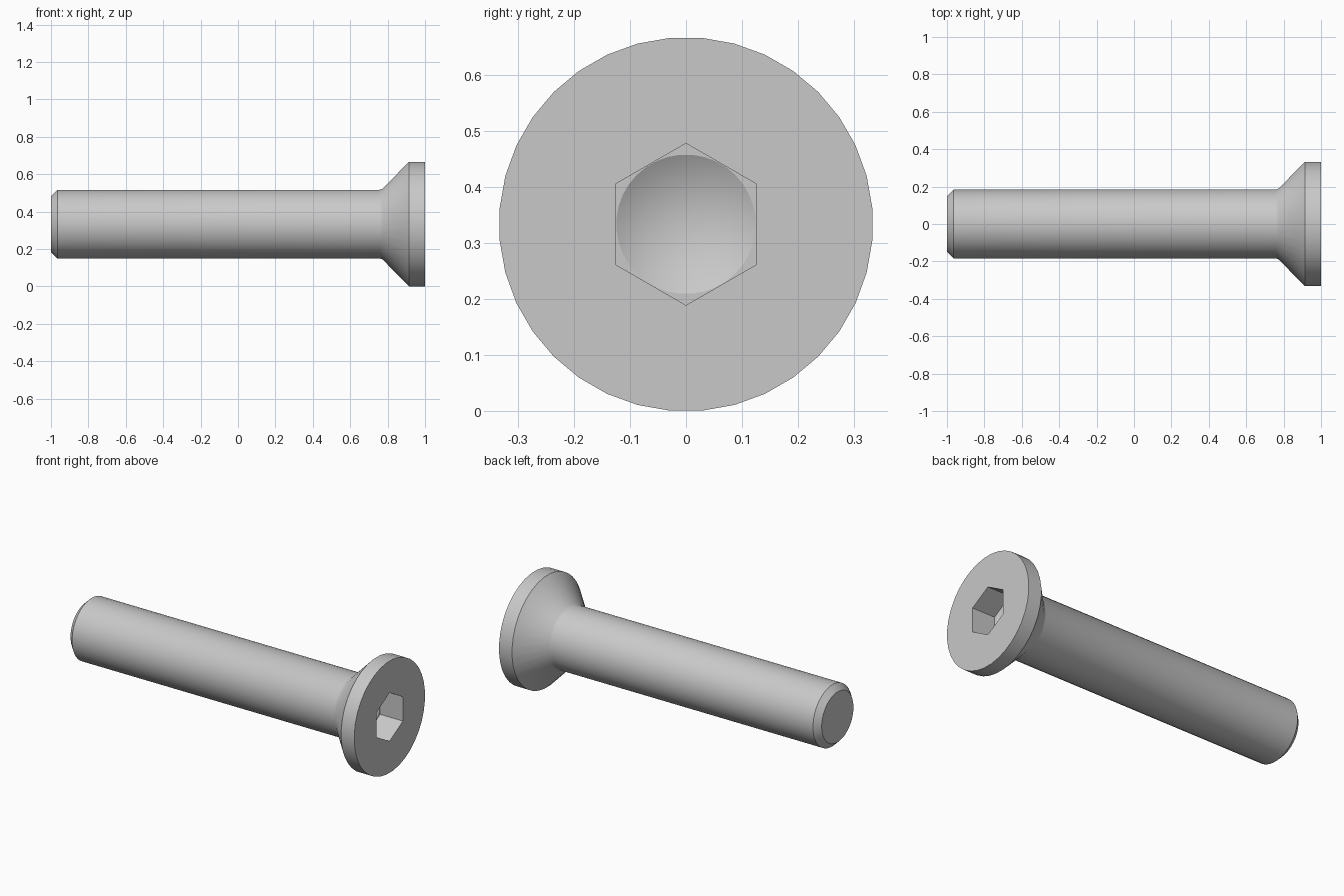
import bpy, bmesh
from math import radians, cos, sin, tau
from mathutils import Vector

cube = bpy.data.objects.get("Cube")
if cube:
    bpy.data.objects.remove(cube, do_unlink=True)

SIDES = 36
AXIS_Z = 0.3335
SOCKET_FLOOR = 0.85

steel = bpy.data.materials.new("grey_steel")
steel.use_nodes = True
grey = (0.58, 0.58, 0.58, 1)
steel.diffuse_color = grey
steel.node_tree.nodes["Principled BSDF"].inputs["Base Color"].default_value = grey

bm = bmesh.new()


def ring(x, radius, sides=SIDES, phase=0.5):
    """Closed loop of vertices around the screw axis."""
    angles = [tau * (i + phase) / sides for i in range(sides)]
    return [bm.verts.new((x, radius * sin(a), AXIS_Z + radius * cos(a))) for a in angles]


def edges_of(loop):
    return [bm.edges.get(pair) or bm.edges.new(pair)
            for pair in zip(loop, loop[1:] + loop[:1])]


def wall(a, b):
    """Quads joining two loops of equal count."""
    n = len(a)
    for i in range(n):
        j = (i + 1) % n
        bm.faces.new((a[i], a[j], b[j], b[i]))


def flat_ring(outer, inner, normal):
    """Flat face region between an outer loop and a hole."""
    bmesh.ops.triangle_fill(bm, use_beauty=True, normal=Vector(normal),
                            edges=edges_of(outer) + edges_of(inner))


# Chamfered tip, shank, small fillet, countersunk cone and rim
profile = [(-1, 0.15), (-0.966, 0.184), (0.757, 0.184), (0.773, 0.19),
           (0.914, 0.334), (1, 0.334)]
loops = [ring(x, r) for x, r in profile]
for a, b in zip(loops, loops[1:]):
    wall(a, b)
bm.faces.new(loops[0])

# Hexagonal socket sunk into the head
mouth = ring(1, 0.1445, 6, 0)
floor = ring(SOCKET_FLOOR, 0.1445, 6, 0)
flat_ring(loops[-1], mouth, (1, 0, 0))
wall(mouth, floor)

# Drilled conical bottom
drill = ring(SOCKET_FLOOR, 0.1245)
flat_ring(floor, drill, (1, 0, 0))
point = bm.verts.new((SOCKET_FLOOR - 0.072, 0, AXIS_Z))
for a, b in zip(drill, drill[1:] + drill[:1]):
    bm.faces.new((a, b, point))

bmesh.ops.recalc_face_normals(bm, faces=bm.faces)
mesh = bpy.data.meshes.new("countersunk_screw")
bm.to_mesh(mesh)
bm.free()
mesh.materials.append(steel)

screw = bpy.data.objects.new("countersunk_screw", mesh)
bpy.context.collection.objects.link(screw)
bpy.ops.object.select_all(action="DESELECT")
screw.select_set(True)
bpy.context.view_layer.objects.active = screw
bpy.ops.object.shade_smooth_by_angle(angle=radians(30))
